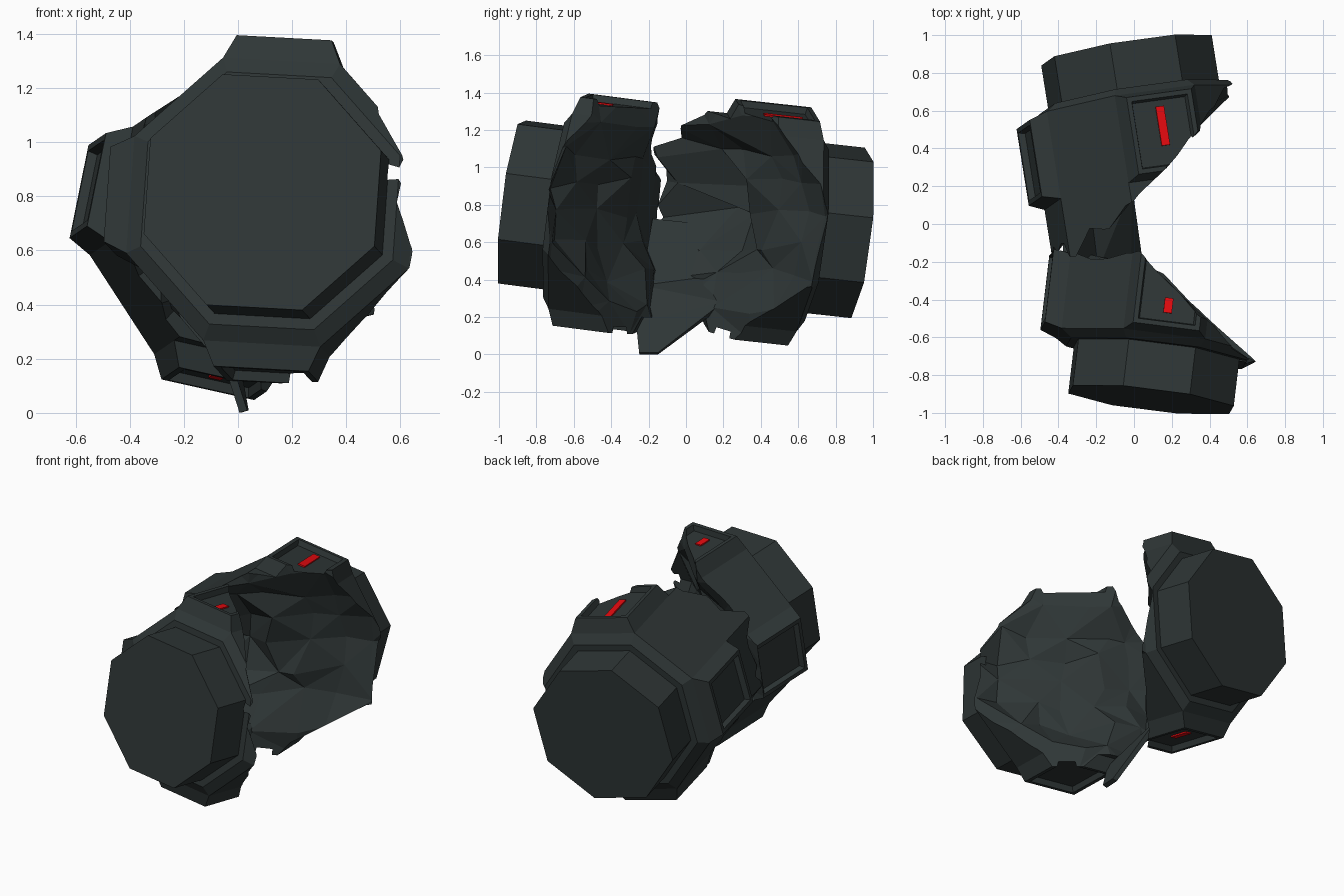
import bpy, bmesh, math, random
from mathutils import Vector

if "Cube" in bpy.data.objects:
    bpy.data.objects.remove(bpy.data.objects["Cube"])

random.seed(4)


def material(name, rgb):
    m = bpy.data.materials.new(name)
    m.diffuse_color = (*rgb, 1)
    m.use_nodes = True
    m.node_tree.nodes["Principled BSDF"].inputs["Base Color"].default_value = m.diffuse_color
    return m


HULL = material("dark slate hull", (0.028, 0.037, 0.037))
RED = material("red light", (0.82, 0.003, 0.005))


def finish(bm, name, mat):
    bmesh.ops.recalc_face_normals(bm, faces=bm.faces[:])
    me = bpy.data.meshes.new(name)
    bm.to_mesh(me)
    bm.free()
    me.materials.append(mat)
    ob = bpy.data.objects.new(name, me)
    bpy.context.collection.objects.link(ob)
    return ob


def cut(ob, cutter):
    mod = ob.modifiers.new("break", 'BOOLEAN')
    mod.operation = 'DIFFERENCE'
    mod.solver = 'EXACT'
    mod.object = cutter


def break_cutter(name, y_of_x, side, core):
    """Rough bowl-shaped surface, closed off on the far side of the break."""
    bm = bmesh.new()
    n = 14
    grid = [[None] * (n + 1) for _ in range(n + 1)]
    for i in range(n + 1):
        for j in range(n + 1):
            x = -1.1 + 2.2 * i / n + random.uniform(-.04, .04)
            z = -0.4 + 2.3 * j / n + random.uniform(-.04, .04)
            r = math.hypot(x - .11, z - .75)
            y = y_of_x(x)
            # inside the outer wall the core is broken off deeper
            deep = side * max(side * y + .06, core) + side * .1 * max(0, 1 - r * r / .25)
            w = min(1, max(0, (.5 - r) / .12))
            y += (deep - y) * w + random.uniform(-.04, .04)
            grid[i][j] = bm.verts.new((x, y, z))
    for i in range(n):
        for j in range(n):
            a, b, c, d = grid[i][j], grid[i + 1][j], grid[i + 1][j + 1], grid[i][j + 1]
            tris = ((a, b, c), (a, c, d)) if (i + j) % 2 else ((a, b, d), (b, c, d))
            for t in tris:
                bm.faces.new(t)
    rim = [e for e in bm.edges if e.is_boundary]
    res = bmesh.ops.extrude_edge_only(bm, edges=rim)
    for v in res["geom"]:
        if isinstance(v, bmesh.types.BMVert):
            v.co.y = -side * 2.5
    bmesh.ops.holes_fill(bm, edges=bm.edges[:], sides=0)
    ob = finish(bm, name, HULL)
    ob.hide_render = True
    ob.display_type = 'WIRE'
    return ob


def half(name, origin, axis, phase, length, cutter, bars):
    """One octagonal half: cap, chamfer, wide ring and four raised hatches."""
    o, d = Vector(origin), Vector(axis).normalized()
    u = Vector((1, 0, 0))
    u = (u - d * u.dot(d)).normalized()
    v = Vector((0, 0, 1))
    v = (v - d * v.dot(d) - u * v.dot(u)).normalized()
    k_out = 1 / math.cos(math.pi / 8)

    def radial(deg):
        a = math.radians(deg)
        return u * math.cos(a) + v * math.sin(a)

    # octagonal shell
    bm = bmesh.new()
    stations = [(0, .43), (.25, .43), (.25, .47), (.29, .527), (.76, .527), (length, .527)]
    rings = [[bm.verts.new(o + d * s + radial(phase + 45 * k) * r * k_out)
              for k in range(8)] for s, r in stations]
    hatches = []
    for i in range(len(rings) - 1):
        for k in range(8):
            m = (k + 1) % 8
            f = bm.faces.new((rings[i][k], rings[i][m], rings[i + 1][m], rings[i + 1][k]))
            if i == 3 and k % 2:
                hatches.append(f)
    bm.faces.new(rings[0])
    bm.faces.new(rings[-1])
    bmesh.ops.recalc_face_normals(bm, faces=bm.faces[:])

    # raised hatches with a recessed panel
    tops = bmesh.ops.extrude_discrete_faces(bm, faces=hatches)["faces"]
    for f in tops:
        f.normal_update()
        c, nrm = f.calc_center_median(), f.normal.copy()
        for vert in f.verts:
            q = vert.co - c
            along = d * q.dot(d)
            vert.co = c + along * .88 + (q - along) * .81 + nrm * .09
    bm.normal_update()
    bmesh.ops.inset_individual(bm, faces=tops, thickness=.035)
    bmesh.ops.inset_individual(bm, faces=tops, thickness=.012, depth=-.035)
    cut(finish(bm, name + "_shell", HULL), cutter)

    # red light bars on the hatch floors: side index, position, length
    for k, mid, bar_len in bars:
        nrm = radial(phase + 22.5 + 45 * k)
        t = nrm.cross(d)
        c = o + d * mid + nrm * .586
        bm = bmesh.new()
        bmesh.ops.create_cube(bm, size=1)
        for vert in bm.verts:
            p = vert.co.copy()
            vert.co = c + t * p.x * .045 + d * p.y * bar_len + nrm * p.z * .009
        cut(finish(bm, name + "_light_%d" % k, RED), cutter)


# two halves, broken apart along a V-shaped gap
front_cut = break_cutter("front_break_cutter", lambda x: -.14 - .96 * max(0, x), -1, .2)
back_cut = break_cutter("back_break_cutter", lambda x: max(-.2, .14 + 1.06 * x), 1, .27)
half("front_half", (.09, -.93, .815), (.12, 1, -.13), 18.5, 1.3, front_cut,
     [(1, .435, .08)])
half("back_half", (-.04, .92, .65), (.16, -1, .11), 11, 1.5, back_cut,
     [(1, .49, .21), (5, .5, .12)])

# bent shard of the outer wall hanging from the lower left of the back half
front_edge = [(-.36, -.18, .72), (-.2, -.24, .36), (-.03, -.265, .16), (.02, -.25, .005)]
back_edge = [(-.38, .2, .68), (-.26, .22, .42), (-.02, .2, .27), (.025, -.15, .005)]
bm = bmesh.new()
rows = [(bm.verts.new(a), bm.verts.new(b)) for a, b in zip(front_edge, back_edge)]
for (a, b), (c, e) in zip(rows, rows[1:]):
    bm.faces.new((a, b, e))
    bm.faces.new((a, e, c))
shard = finish(bm, "hanging_shard", HULL)
solid = shard.modifiers.new("thickness", 'SOLIDIFY')
solid.thickness = .03
solid.offset = 0
